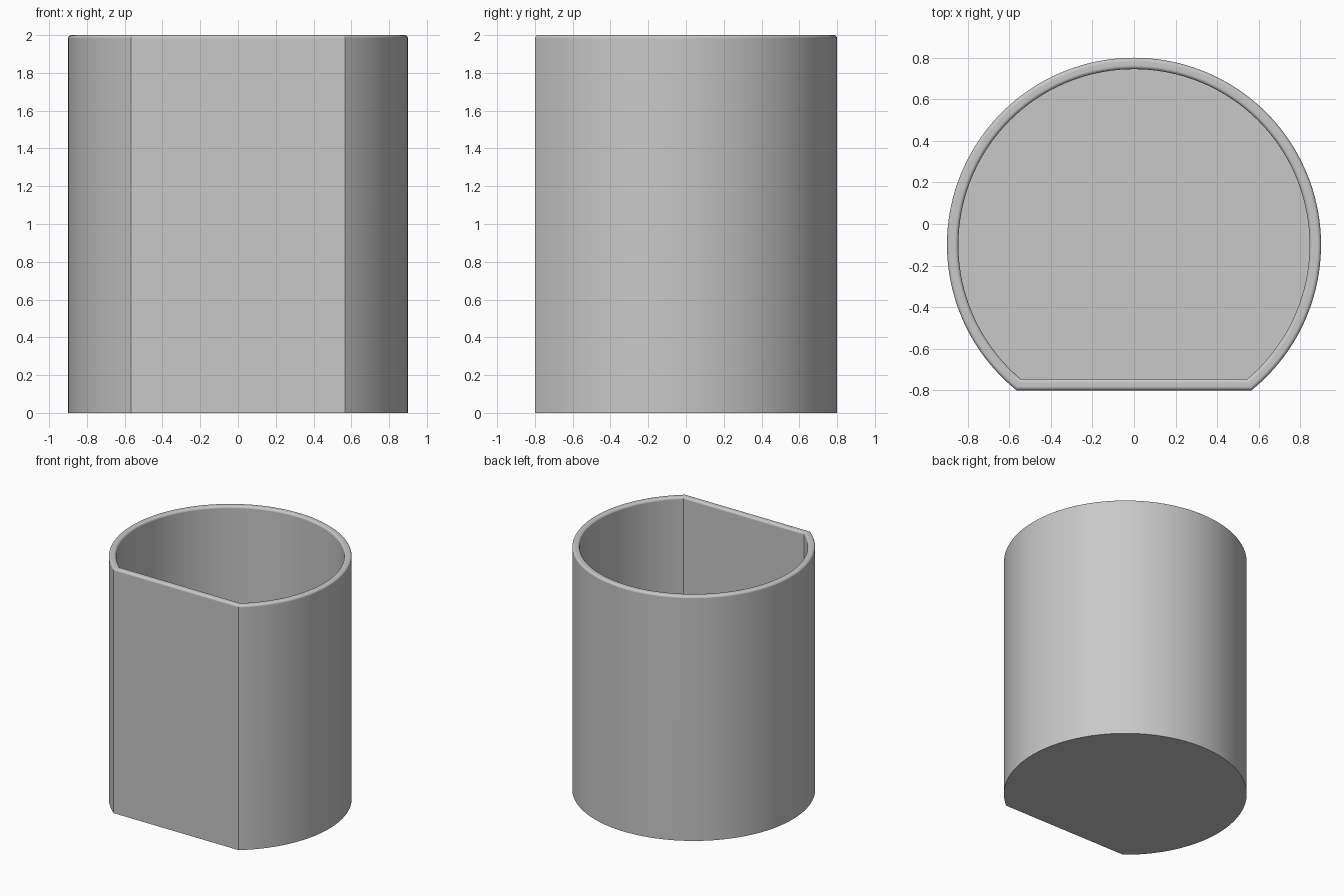
import bpy
import bmesh
from math import asin, sin, cos, pi, sqrt, radians

cube = bpy.data.objects.get("Cube")
if cube:
    bpy.data.objects.remove(cube, do_unlink=True)

RADIUS, CENTRE_Y, FLAT = 0.9, -0.1, 0.7   # FLAT: distance from centre to front wall
HEIGHT, WALL, FLOOR, FILLET = 2.0, 0.055, 0.055, 0.018
ARC_STEPS, FLAT_STEPS, ROUND_STEPS = 120, 8, 6

# Single grey material
grey = bpy.data.materials.new("plain grey")
grey.use_nodes = True
colour = (0.58, 0.58, 0.58, 1)
grey.diffuse_color = colour
grey.node_tree.nodes["Principled BSDF"].inputs["Base Color"].default_value = colour


def d_ring(bm, inset, z):
    """Circle with a flat front, moved inwards by inset."""
    r, f = RADIUS - inset, FLAT - inset
    start = asin(-f / r)
    sweep = pi - 2 * start
    half = sqrt(r * r - f * f)
    points = [(r * cos(start + sweep * i / ARC_STEPS),
               r * sin(start + sweep * i / ARC_STEPS)) for i in range(ARC_STEPS + 1)]
    points += [(-half + 2 * half * i / FLAT_STEPS, -f) for i in range(1, FLAT_STEPS)]
    return [bm.verts.new((x, y + CENTRE_Y, z)) for x, y in points]


# Wall section: outside, rounded rim, inside
section = [(0, 0)]
for centre, first in ((FILLET, pi), (WALL - FILLET, pi / 2)):
    for i in range(ROUND_STEPS + 1):
        a = first - pi / 2 * i / ROUND_STEPS
        section.append((centre + FILLET * cos(a), HEIGHT - FILLET + FILLET * sin(a)))
section.append((WALL, FLOOR))

# Open container with a flat front
bm = bmesh.new()
rings = [d_ring(bm, inset, z) for inset, z in section]
count = len(rings[0])
for low, high in zip(rings, rings[1:]):
    for i in range(count):
        j = (i + 1) % count
        bm.faces.new((low[i], low[j], high[j], high[i]))
bm.faces.new(rings[0][::-1])
bm.faces.new(rings[-1])

mesh = bpy.data.meshes.new("flat_front_container")
bm.to_mesh(mesh)
bm.free()
mesh.materials.append(grey)
container = bpy.data.objects.new("flat_front_container", mesh)
bpy.context.collection.objects.link(container)

# Smooth round wall and rim, crisp corners
bpy.ops.object.select_all(action='DESELECT')
container.select_set(True)
bpy.context.view_layer.objects.active = container
bpy.ops.object.shade_smooth_by_angle(angle=radians(30))
weighted = container.modifiers.new("even_shading", 'WEIGHTED_NORMAL')
weighted.keep_sharp = True
